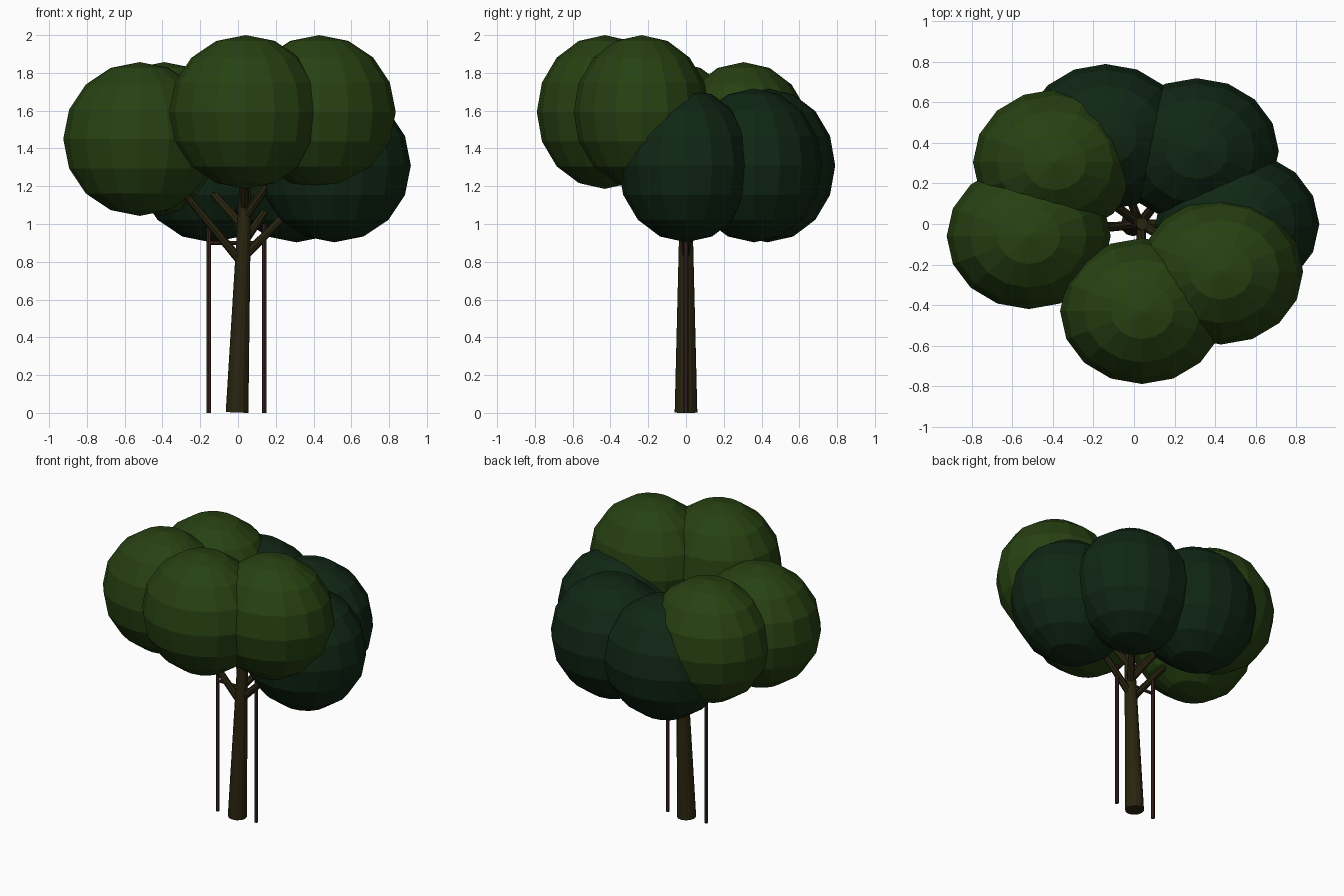
import bpy
from mathutils import Vector

if "Cube" in bpy.data.objects:
    bpy.data.objects.remove(bpy.data.objects["Cube"])


def material(name, rgb):
    m = bpy.data.materials.new(name)
    m.diffuse_color = (*rgb, 1)
    m.use_nodes = True
    m.node_tree.nodes["Principled BSDF"].inputs["Base Color"].default_value = m.diffuse_color
    return m


LIGHT = material("light leaf green", (0.020, 0.053, 0.006))
DARK = material("dark leaf green", (0.005, 0.020, 0.007))
BARK = material("bark brown", (0.023, 0.018, 0.005))
STAKE = material("stake brown", (0.050, 0.022, 0.017))


def rod(name, a, b, r1, r2, sides, mat):
    """Tapered cylinder from point a to point b."""
    a, b = Vector(a), Vector(b)
    d = b - a
    bpy.ops.mesh.primitive_cone_add(vertices=sides, radius1=r1, radius2=r2,
                                    depth=d.length, location=(a + b) / 2)
    o = bpy.context.object
    o.name = name
    o.rotation_mode = 'QUATERNION'
    o.rotation_quaternion = Vector((0, 0, 1)).rotation_difference(d)
    o.data.materials.append(mat)
    return o


def leaf_ball(name, centre, mat):
    """Faceted, slightly flattened ball of leaves."""
    bpy.ops.mesh.primitive_uv_sphere_add(segments=16, ring_count=8, radius=1,
                                         location=centre)
    o = bpy.context.object
    o.name = name
    o.scale = (0.405, 0.36, 0.407)
    o.data.materials.append(mat)
    return o


# Leaf clusters: centre, colour, height where the branch leaves the trunk
clusters = [
    ((0.04, -0.43, 1.593), LIGHT, 1.08),
    ((0.43, -0.235, 1.593), LIGHT, 1.03),
    ((-0.52, -0.06, 1.45), LIGHT, 0.79),
    ((-0.39, 0.305, 1.45), LIGHT, 0.98),
    ((-0.14, 0.43, 1.31), DARK, 0.93),
    ((0.31, 0.36, 1.31), DARK, 0.90),
    ((0.51, 0.0, 1.31), DARK, 0.82),
]

# Leaning trunk
base, top = Vector((-0.005, 0, 0.002)), Vector((0.04, 0, 1.22))
rod("trunk", base, top, 0.06, 0.03, 12, BARK)

# Branches reaching into each cluster
for i, (c, mat, h) in enumerate(clusters, 1):
    leaf_ball(f"leaf_cluster_{i}", c, mat)
    start = base.lerp(top, h / top.z)
    end = start.lerp(Vector(c), 0.85)
    rod(f"branch_{i}", start, end, 0.024, 0.017, 8, BARK)

# Two support stakes and the tie between them
for side, x in (("left", -0.155), ("right", 0.14)):
    rod(f"stake_{side}", (x, 0, 0), (x, 0, 1.0), 0.012, 0.012, 8, STAKE)
rod("stake_tie", (-0.155, 0, 0.9), (0.14, 0, 0.9), 0.01, 0.01, 8, STAKE)
